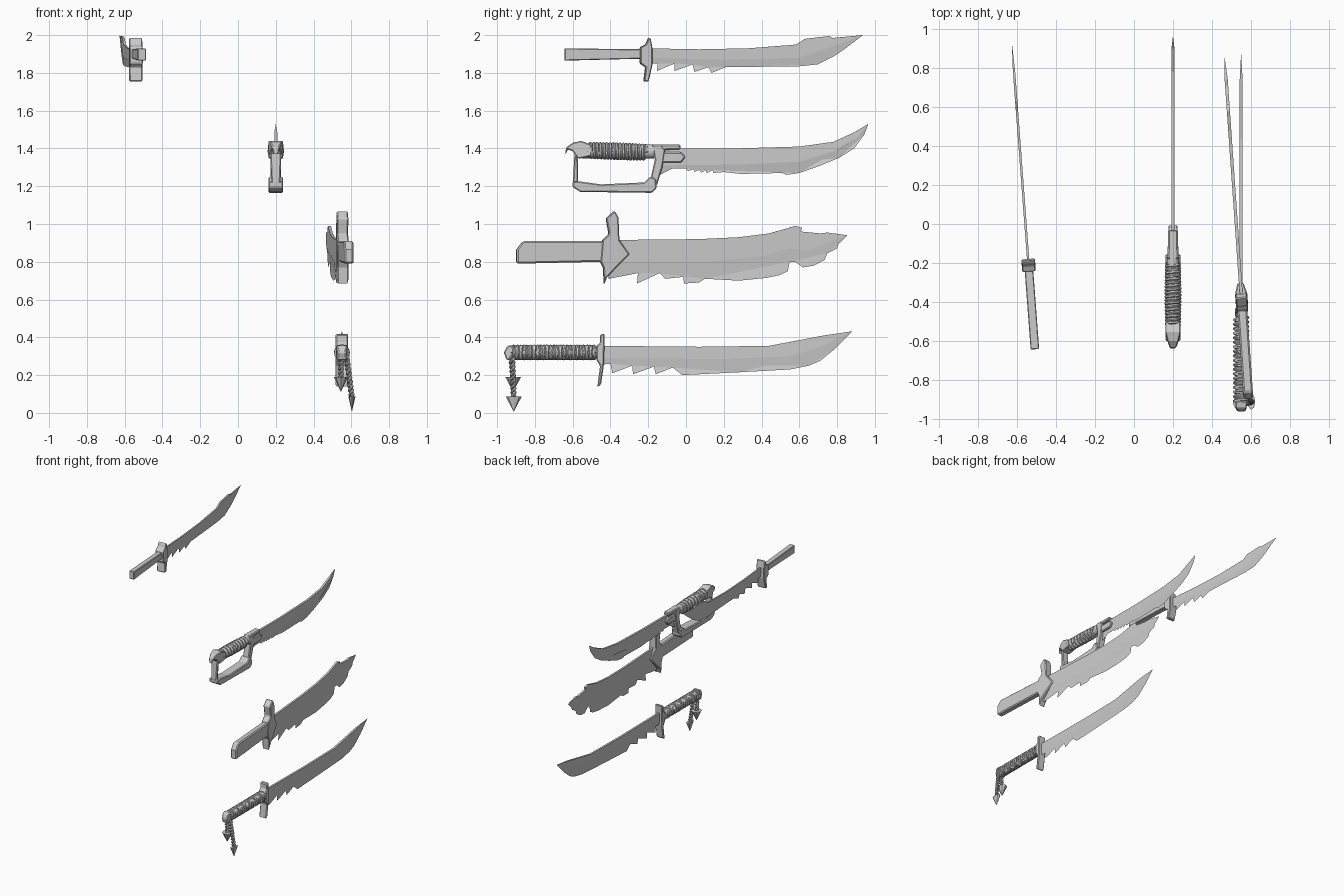
import bpy, bmesh, math
from mathutils import Vector

if "Cube" in bpy.data.objects:
    bpy.data.objects.remove(bpy.data.objects["Cube"])


def finish(name, bm, x=0.0, turn=0.0, bevel=0.0):
    bmesh.ops.recalc_face_normals(bm, faces=bm.faces)
    mesh = bpy.data.meshes.new(name)
    bm.to_mesh(mesh)
    bm.free()
    ob = bpy.data.objects.new(name, mesh)
    bpy.context.collection.objects.link(ob)
    ob.location.x = x
    ob.rotation_euler.z = math.radians(turn)
    if bevel:
        mod = ob.modifiers.new("edge_bevel", 'BEVEL')
        mod.width, mod.segments = bevel, 1
        mod.limit_method, mod.angle_limit = 'ANGLE', math.radians(40)
    return ob


# Side profile (y, z) given thickness across x; width may vary along y and z
def prism(name, pts, width, x=0.0, turn=0.0, bevel=0.006):
    w = width if callable(width) else (lambda y, z: width)
    bm = bmesh.new()
    a = [bm.verts.new((-w(y, z) / 2, y, z)) for y, z in pts]
    b = [bm.verts.new((w(y, z) / 2, y, z)) for y, z in pts]
    bm.faces.new(a)
    bm.faces.new(b[::-1])
    for i in range(len(pts)):
        j = (i + 1) % len(pts)
        bm.faces.new((a[i], a[j], b[j], b[i]))
    return finish(name, bm, x, turn, bevel)


# Blade: thick spine, flat to the grind line, then tapered to a sharp edge
def blade(name, top, ridge, edge, tip, x, turn=0.0, t=0.016):
    bm = bmesh.new()
    low = [bm.verts.new((0, y, z)) for y, z in edge]
    end = bm.verts.new((0, *tip))
    spines, ridges = [], []
    for s in (-t / 2, t / 2):
        sp = [bm.verts.new((s, y, z)) for y, z in top]
        rd = [bm.verts.new((s, y, z)) for y, z in ridge]
        bm.faces.new(sp + [end] + rd[::-1])
        bm.faces.new(rd + [end] + low[::-1])
        spines.append(sp)
        ridges.append(rd)
    p, q = spines
    for i in range(len(top) - 1):
        bm.faces.new((p[i], p[i + 1], q[i + 1], q[i]))
    bm.faces.new((p[-1], end, q[-1]))
    bm.faces.new((p[0], q[0], ridges[1][0], low[0], ridges[0][0]))
    return finish(name, bm, x, turn)


# Cord coiled round the line a-b
def coil(name, a, b, rx, rz, turns, tube, phase=0.0, swell=0.0, steps=14):
    a, b = Vector(a), Vector(b)
    d = (b - a).normalized()
    u = Vector((1, 0, 0))
    u = (u - d * u.dot(d)).normalized()
    v = d.cross(u)
    n = int(abs(turns) * steps)
    cu = bpy.data.curves.new(name, 'CURVE')
    cu.dimensions = '3D'
    cu.bevel_depth, cu.bevel_resolution, cu.use_fill_caps = tube, 1, True
    sp = cu.splines.new('POLY')
    sp.points.add(n)
    for i in range(n + 1):
        f = i / n
        k = 1 + swell * math.sin(math.pi * f)
        t = 2 * math.pi * turns * f + phase
        p = a.lerp(b, f) + u * rx * k * math.cos(t) + v * rz * k * math.sin(t)
        sp.points[i].co = (*p, 1)
    ob = bpy.data.objects.new(name, cu)
    bpy.context.collection.objects.link(ob)
    bpy.ops.object.select_all(action='DESELECT')
    ob.select_set(True)
    bpy.context.view_layer.objects.active = ob
    bpy.ops.object.convert(target='MESH')
    bpy.ops.object.shade_smooth_by_angle()


# Elliptical grip core along y
def core(name, x, y0, y1, z, rx, rz):
    bpy.ops.mesh.primitive_cylinder_add(vertices=14, radius=1, depth=1, location=(x, (y0 + y1) / 2, z),
                                        rotation=(math.pi / 2, 0, 0))
    ob = bpy.context.object
    ob.name = name
    ob.scale = (rx, rz, y1 - y0)
    bpy.ops.object.shade_smooth_by_angle()


# --- Top sword: small, plain grip ---
X, T = -0.557, 4.3
blade("slim_blade",
      [(-.21, 1.93), (.07, 1.925), (.33, 1.93), (.585, 1.95), (.63, 1.98), (.76, 1.995), (.78, 1.985)],
      [(-.21, 1.88), (.2, 1.87), (.6, 1.88), (.78, 1.94)],
      [(-.21, 1.85), (-.15, 1.85), (-.155, 1.81), (-.06, 1.85), (-.06, 1.81), (.035, 1.845), (.045, 1.805),
       (.12, 1.83), (.135, 1.80), (.21, 1.83), (.6, 1.835), (.70, 1.845), (.79, 1.89), (.84, 1.925)],
      (.94, 2.0), X, T, .012)
prism("slim_guard", [(-.2, 1.985), (-.19, 1.985), (-.18, 1.93), (-.18, 1.845), (-.2, 1.755), (-.225, 1.755),
                     (-.215, 1.83), (-.245, 1.85), (-.245, 1.935), (-.215, 1.95)], .07, X, T)
prism("slim_grip", [(-.645, 1.93), (-.24, 1.925), (-.24, 1.875), (-.645, 1.865)], .044, X, T, .004)

# --- Second sword: knuckle guard ---
X = 0.2
blade("curved_blade",
      [(-.15, 1.40), (.26, 1.40), (.6, 1.41), (.78, 1.435), (.89, 1.485)],
      [(-.15, 1.31), (.3, 1.315), (.6, 1.33), (.8, 1.39), (.9, 1.45)],
      [(-.155, 1.25), (-.12, 1.27), (-.07, 1.295), (0, 1.295), (.01, 1.28), (.04, 1.29), (.045, 1.275),
       (.07, 1.287), (.08, 1.272), (.105, 1.285), (.11, 1.27), (.14, 1.285), (.145, 1.27), (.2, 1.275),
       (.29, 1.265), (.51, 1.27), (.53, 1.26), (.6, 1.27), (.7, 1.305), (.81, 1.35), (.89, 1.40), (.945, 1.475)],
      (.965, 1.53), X)
prism("knuckle_bar", [(-.6, 1.225), (-.6, 1.195), (-.56, 1.17), (-.18, 1.165), (-.155, 1.19), (-.16, 1.24),
                      (-.19, 1.25), (-.22, 1.22), (-.45, 1.21), (-.56, 1.225)], .078, X)
prism("knuckle_rear_post", [(-.6, 1.2), (-.57, 1.2), (-.573, 1.36), (-.59, 1.38)],
      lambda y, z: .045 if z < 1.3 else .06, X)
prism("knuckle_front_post", [(-.19, 1.23), (-.155, 1.2), (-.125, 1.3), (-.11, 1.39), (-.13, 1.42), (-.18, 1.42),
                             (-.165, 1.34)], .055, X)
prism("spine_collar", [(-.17, 1.42), (-.03, 1.42), (-.03, 1.395), (-.17, 1.39)], .05, X)
prism("bolster", [(-.14, 1.38), (-.025, 1.38), (-.003, 1.355), (-.025, 1.325), (-.14, 1.325)], .048, X)
prism("beak_pommel", [(-.64, 1.365), (-.635, 1.405), (-.6, 1.43), (-.555, 1.44), (-.5, 1.42), (-.5, 1.36),
                      (-.57, 1.345), (-.6, 1.385), (-.625, 1.395)],
      lambda y, z: min(.08, .03 + (y + .64) * .7), X, 0, .01)
core("knuckle_grip_core", X, -.55, -.17, 1.385, .032, .037)
coil("knuckle_grip_wrap", (X, -.52, 1.39), (X, -.21, 1.38), .033, .037, 18, .0085, 0, .08)

# --- Third sword: broad blade ---
X, T = 0.525, 4.0
blade("broad_blade",
      [(-.41, .915), (.07, .92), (.28, .93), (.44, .95), (.53, .975), (.58, .99), (.615, .98), (.61, .96),
       (.715, .95), (.75, .955)],
      [(-.41, .80), (.1, .80), (.4, .83), (.55, .87), (.65, .86), (.75, .90)],
      [(-.41, .71), (-.255, .74), (-.26, .685), (-.14, .74), (-.11, .71), (-.015, .72), (-.01, .685), (.07, .69),
       (.1, .71), (.28, .70), (.43, .715), (.5, .73), (.54, .75), (.55, .80), (.58, .80), (.62, .77), (.68, .78),
       (.735, .81), (.75, .845), (.80, .87), (.81, .895)],
      (.857, .94), X, T)
prism("broad_guard", [(-.425, 1.03), (-.38, 1.07), (-.36, 1.035), (-.355, .915), (-.30, .84), (-.42, .72),
                      (-.435, .68), (-.44, .77), (-.455, .80), (-.445, .915), (-.41, .945)],
      lambda y, z: .03 if y > -.32 else .06, X, T)
prism("broad_grip", [(-.865, .91), (-.44, .91), (-.44, .80), (-.9, .79), (-.9, .865)], .05, X, T, .008)

# --- Bottom sword: wrapped grip with tassels ---
X = 0.55
blade("tassel_blade",
      [(-.45, .355), (.07, .35), (.44, .355), (.6, .385), (.73, .41)],
      [(-.45, .29), (.2, .285), (.55, .30), (.7, .345)],
      [(-.45, .255), (-.40, .26), (-.39, .21), (-.285, .25), (-.28, .205), (-.17, .245), (-.16, .205), (-.07, .24),
       (-.02, .20), (.28, .215), (.55, .23), (.65, .25), (.71, .275), (.79, .34)],
      (.88, .432), X)
prism("tassel_guard", [(-.455, .415), (-.43, .42), (-.435, .25), (-.45, .15), (-.47, .135), (-.455, .25),
                       (-.475, .28), (-.475, .355), (-.455, .37)], .065, X)
prism("tassel_pommel", [(-.965, .32), (-.945, .355), (-.91, .36), (-.91, .28), (-.95, .28)],
      lambda y, z: .035 if y < -.96 else .06, X)
core("tassel_grip_core", X, -.93, -.46, .32, .031, .031)
for side in (1, -1):
    coil("tassel_grip_wrap", (X, -.92, .32), (X, -.48, .32), .034, .034, side * 19, .0085)

# Tassels: twisted two-strand cords ending in pointed tips
for start, end, thin in (((.545, -.925, .30), (.545, -.915, .185), .9),
                         ((.575, -.92, .30), (.603, -.912, .08), .45)):
    turns = (start[2] - end[2]) / .045
    for phase in (0, math.pi):
        coil("tassel_cord", start, end, .01, .01, turns, .007, phase, 0, 8)
    bpy.ops.mesh.primitive_cone_add(vertices=8, radius1=.042, radius2=0, depth=.08,
                                    location=(end[0], end[1], end[2] - .034), rotation=(math.pi, 0, 0))
    tip = bpy.context.object
    tip.name = "tassel_tip"
    tip.scale.x = thin
